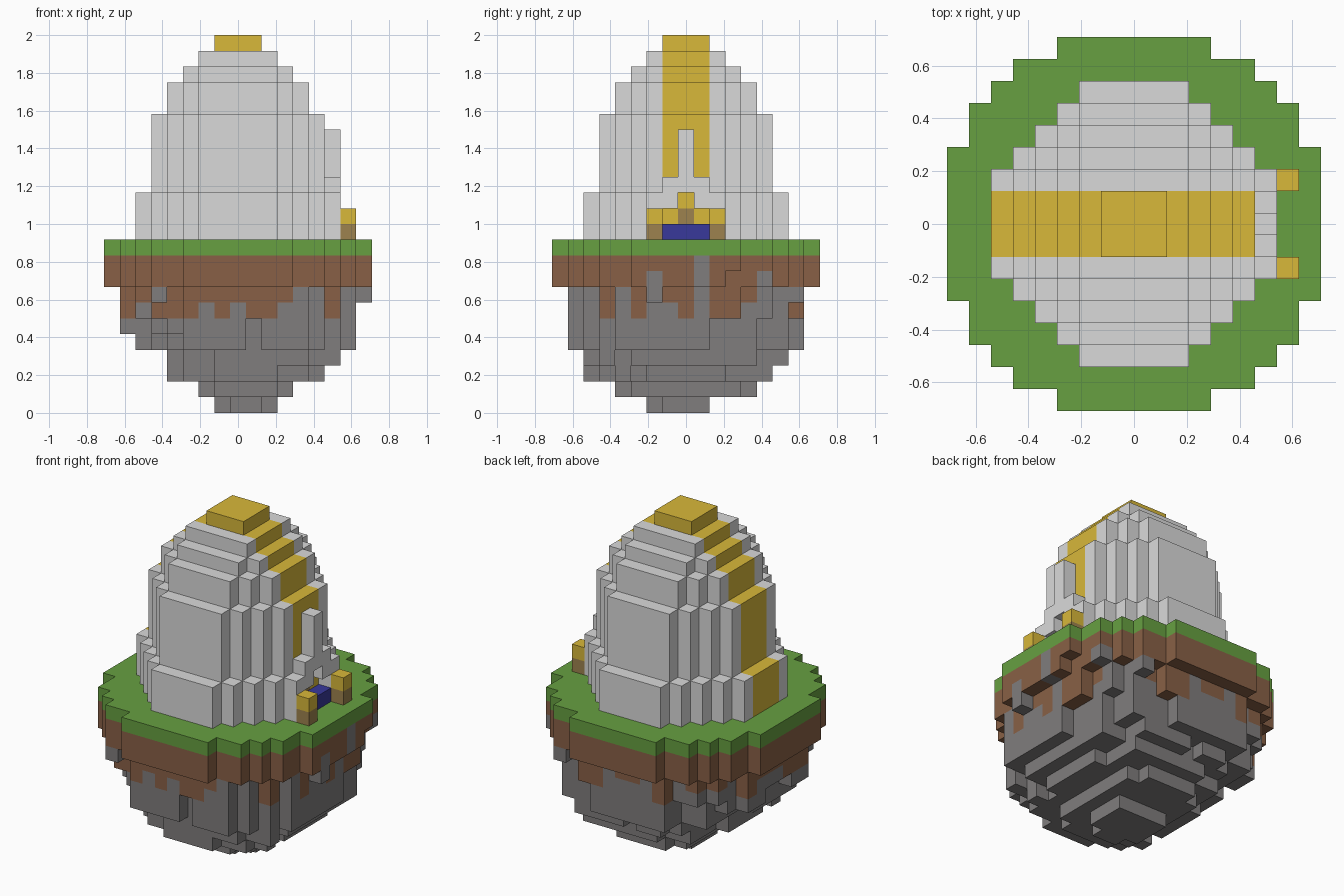
import bpy, bmesh, random
from mathutils import Vector

random.seed(7)
U = 2 / 24  # block size

cube = bpy.data.objects.get("Cube")
if cube:
    bpy.data.objects.remove(cube, do_unlink=True)


def make_material(name, rgb):
    m = bpy.data.materials.new(name)
    m.use_nodes = True
    m.diffuse_color = (*rgb, 1)
    m.node_tree.nodes["Principled BSDF"].inputs["Base Color"].default_value = (*rgb, 1)
    return m


MATS = {
    "shell": make_material("pale grey", (0.7, 0.7, 0.7)),
    "gold": make_material("gold", (0.69, 0.48, 0.042)),
    "grass": make_material("grass green", (0.135, 0.35, 0.053)),
    "dirt": make_material("dirt brown", (0.25, 0.118, 0.061)),
    "stone": make_material("stone grey", (0.214, 0.205, 0.205)),
    "blue": make_material("deep blue", (0.04, 0.04, 0.33)),
    "wood": make_material("tan wood", (0.34, 0.225, 0.077)),
}
AXES = [Vector(a) for a in ((1, 0, 0), (0, 1, 0), (0, 0, 1))]


def build_blocks(name, cells):
    """Skin a {(i, j, level): colour} dictionary of blocks with its outer faces."""
    keys = sorted(set(cells.values()))
    bm = bmesh.new()
    verts = {}
    for cell, key in cells.items():
        centre = Vector(cell) + Vector((0, 0, 0.5))
        for a in range(3):
            for s in (-1, 1):
                n = AXES[a] * s
                if tuple(int(c) for c in Vector(cell) + n) in cells:
                    continue
                u, v = AXES[(a + 1) % 3] / 2, AXES[(a + 2) % 3] / 2 * s
                ring = []
                for p, q in ((-1, -1), (1, -1), (1, 1), (-1, 1)):
                    co = (centre + n / 2 + u * p + v * q) * U
                    k = tuple(round(c, 4) for c in co)
                    if k not in verts:
                        verts[k] = bm.verts.new(co)
                    ring.append(verts[k])
                bm.faces.new(ring).material_index = keys.index(key)
    # Merge flat regions of one colour
    bmesh.ops.dissolve_limit(bm, angle_limit=0.01, verts=bm.verts[:], edges=bm.edges[:],
                             delimit={'MATERIAL'})
    mesh = bpy.data.meshes.new(name)
    bm.to_mesh(mesh)
    bm.free()
    for k in keys:
        mesh.materials.append(MATS[k])
    ob = bpy.data.objects.new(name, mesh)
    bpy.context.collection.objects.link(ob)
    return ob


def grid(r):
    return [(i, j) for i in range(-r, r + 1) for j in range(-r, r + 1)]


# Island top: round slab of grass over dirt, and the same outline one block further in
slab = [(i, j) for i, j in grid(8) if i * i + j * j <= 74]
inner = [(i, j) for i, j in slab
         if all(c in slab for c in ((i - 1, j), (i + 1, j), (i, j - 1), (i, j + 1)))]
inner += [(7, -4), (4, -7)]  # outcrops
island = {(i, j, z): "grass" if z == 10 else "dirt" for i, j in slab for z in (8, 9, 10)}

# Rock underside: ragged tapering layers from the bottom, (x min, x max, y min, y max)
LAYERS = [(-1, 2, -2, 1), (-2, 3, -4, 4), (-4, 5, -6, 5), (-4, 6, -6, 6), (-6, 7, -7, 7),
          (-7, 7, -7, 7)]
# Highest stone level in the columns of the front and right sides
FRONT = [5, 6, 5, 5, 5, 6, 5, 6, 5, 5, 6, 7, 7, 5, 7]
RIGHT = [7, 5, 5, 7, 5, 8, 6, 5, 9, 5, 5, 6, 8, 7, 5]


def stone_top(i, j):
    if -j > max(i, -i - 5) and abs(i) < 8:
        return FRONT[i + 7]
    if i >= abs(j) - 1 and abs(j) < 8:
        return RIGHT[j + 7]
    return random.choice((5, 5, 5, 6, 6, 7, 7))


def in_layer(i, j, bounds, jag):
    """Rounded outline test, roughened by jag."""
    x0, x1, y0, y1 = bounds
    if not (x0 <= i <= x1 and y0 <= j <= y1):
        return False
    u = abs(2 * i - x0 - x1) / (x1 - x0 + 1)
    v = abs(2 * j - y0 - y1) / (y1 - y0 + 1)
    return u ** 2.2 + v ** 2.2 <= 1.1 + jag


for i, j in inner:
    top = stone_top(i, j)
    jag = random.uniform(-0.3, 0.3)
    base = next((z for z, b in enumerate(LAYERS) if in_layer(i, j, b, jag)), len(LAYERS))
    for z in range(base, 8):
        island[i, j, z] = "stone" if z <= top else "dirt"

# Stone veins reaching up the right side of the slab
for i, j in slab:
    if i > abs(j):
        for z in range(8, stone_top(i, j) + 1):
            island[i, j, z] = "stone"

# Loose blocks under the rim, and a notch in it
for cell in ((8, -2, 7), (-5, -7, 7), (5, 7, 7)):
    island[cell] = "stone"
del island[8, 3, 8]
build_blocks("floating_island", island)

# Domed shell: stacked octagonal tiers with a gold band running over the crown
egg = {}
for r, z0, z1 in ((6, 11, 14), (5, 14, 19), (4, 19, 21), (3, 21, 22), (2, 22, 23), (1, 23, 24)):
    for i, j in grid(r):
        doorway = i == 6 and abs(j) <= 2
        if abs(i) + abs(j) <= r + 2 and not doorway:
            for z in range(z0, z1):
                egg[i, j, z] = "gold" if abs(j) <= 1 else "shell"
egg[5, 0, 12] = "wood"  # door panel
build_blocks("domed_shell", egg)

# Door surround: stepped arch with a tall centre finial
arch = {}
for j, low, high in ((0, 14, 18), (1, 13, 15), (2, 11, 14)):
    for s in (-1, 1):
        for z in range(low, high):
            arch[6, s * j, z] = "shell"
build_blocks("door_arch", arch)

# Blue doorstep
build_blocks("doorstep", {(6, j, 11): "blue" for j in (-1, 0, 1)})

# Gold-capped posts either side of the door
for side, j in (("front", -2), ("back", 2)):
    build_blocks("door_post_" + side, {(7, j, 11): "wood", (7, j, 12): "gold"})
